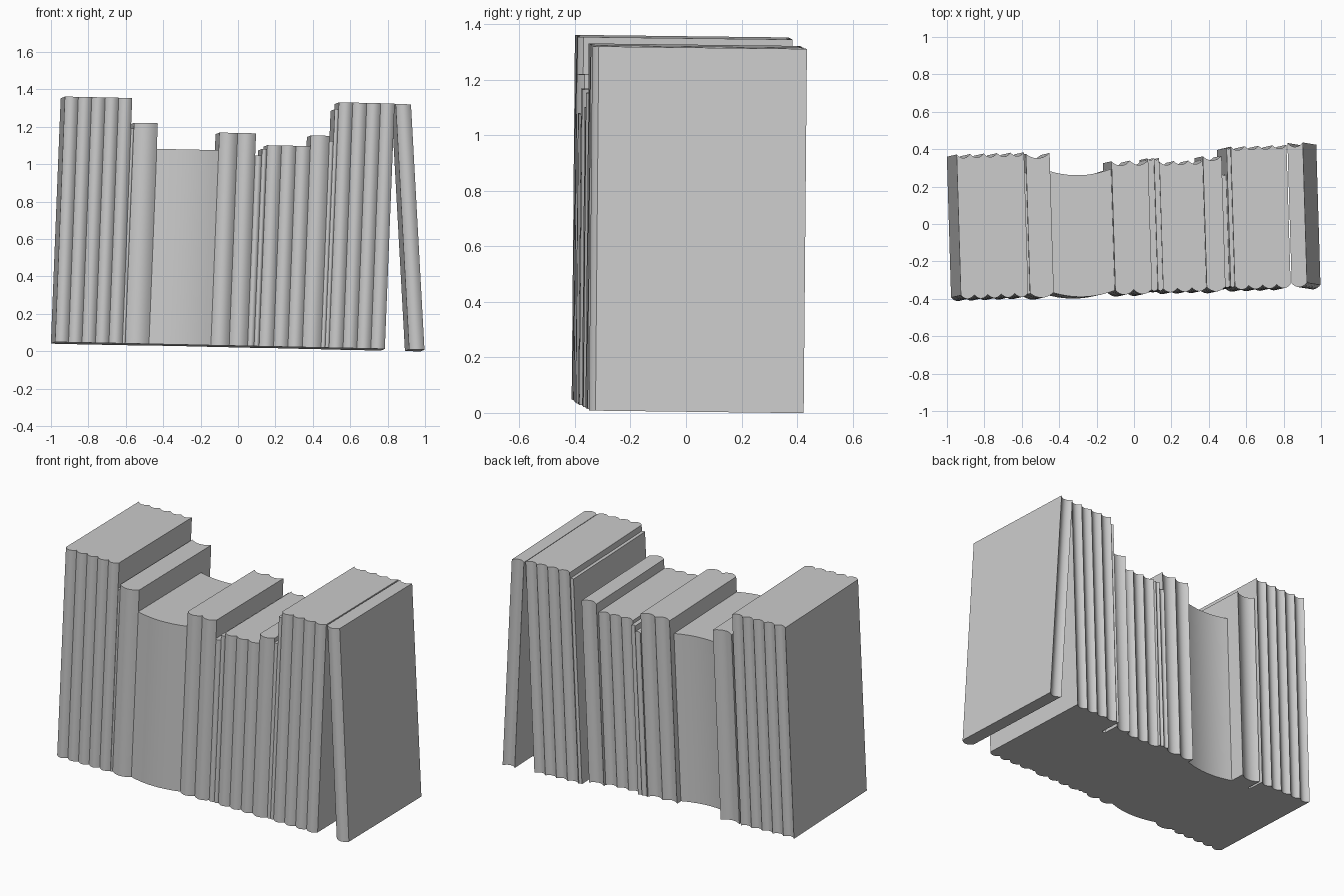
import bpy, bmesh, math
from mathutils import Vector

if "Cube" in bpy.data.objects:
    bpy.data.objects.remove(bpy.data.objects["Cube"], do_unlink=True)

grey = bpy.data.materials.new("plain_grey")
grey.use_nodes = True
grey.diffuse_color = (0.6, 0.6, 0.6, 1)
bsdf = grey.node_tree.nodes["Principled BSDF"]
bsdf.inputs["Base Color"].default_value = (0.6, 0.6, 0.6, 1)
bsdf.inputs["Roughness"].default_value = 0.8

# Directions of the slightly skewed shelf row
ACROSS = Vector((1, 0.034, -0.021))
BACK = Vector((-0.03, 1, -0.012))
UP = Vector((0.04, 0.009, 1))
START = Vector((0, -0.36, 0.029))
ARC = 10


def book(name, left, width, height, depth, bulge, up=UP, hollow=None):
    """Book with a rounded spine in front and a hollow fore-edge behind."""
    hollow = bulge if hollow is None else hollow
    steps = [i / ARC for i in range(ARC + 1)]

    def curve(t):
        return 1 - (2 * t - 1) ** 2

    outline = [(t * width, -bulge * curve(t)) for t in steps]
    outline += [(t * width, depth - hollow * curve(t)) for t in reversed(steps)]

    bm = bmesh.new()
    origin = START + ACROSS * left
    low = [bm.verts.new(origin + ACROSS * x + BACK * y) for x, y in outline]
    high = [bm.verts.new(v.co + up * height) for v in low]
    count = len(low)
    for i in range(count):
        j = (i + 1) % count
        bm.faces.new((low[i], low[j], high[j], high[i]))
    # Caps as strips from spine to fore-edge
    for i in range(ARC):
        a, b, c, d = i, i + 1, count - 2 - i, count - 1 - i
        bm.faces.new((high[a], high[b], high[c], high[d]))
        bm.faces.new((low[d], low[c], low[b], low[a]))
    bmesh.ops.recalc_face_normals(bm, faces=bm.faces)
    mesh = bpy.data.meshes.new(name)
    bm.to_mesh(mesh)
    bm.free()
    mesh.materials.append(grey)
    obj = bpy.data.objects.new(name, mesh)
    bpy.context.collection.objects.link(obj)
    bpy.ops.object.select_all(action='DESELECT')
    obj.select_set(True)
    bpy.context.view_layer.objects.active = obj
    bpy.ops.object.shade_smooth_by_angle(angle=math.radians(30))


# Row from left to right: name, copies, width, height, depth, bulge
ROW = [
    ("tall_left_book", 5, 0.072, 1.312, 0.753, 0.02),
    ("thin_left_book", 1, 0.015, 1.15, 0.65, 0.005),
    ("thick_book", 1, 0.127, 1.18, 0.745, 0.026),
    ("very_thick_book", 1, 0.331, 1.043, 0.65, 0.028),
    ("medium_book", 2, 0.098, 1.137, 0.69, 0.025),
    ("thin_middle_book", 1, 0.035, 1.02, 0.7, 0.01),
    ("thin_taller_book", 1, 0.027, 1.055, 0.7, 0.01),
    ("short_book", 3, 0.077, 1.075, 0.68, 0.02),
    ("wide_short_book", 1, 0.1, 1.132, 0.7, 0.024),
    ("thin_right_book", 1, 0.022, 1.105, 0.6, 0.006),
    ("slim_tall_book", 1, 0.021, 1.275, 0.74, 0.006),
    ("tall_right_book", 4, 0.0745, 1.312, 0.745, 0.02),
]
x = -0.978
for name, copies, width, height, depth, bulge in ROW:
    for n in range(copies):
        book(f"{name}_{n + 1}", x, width, height, depth, bulge)
        x += width

# Last book leaning back against the row
book("leaning_book", 0.915, 0.082, 1.312, 0.75, 0.022,
     up=Vector((-0.055, 0.009, 1)))
